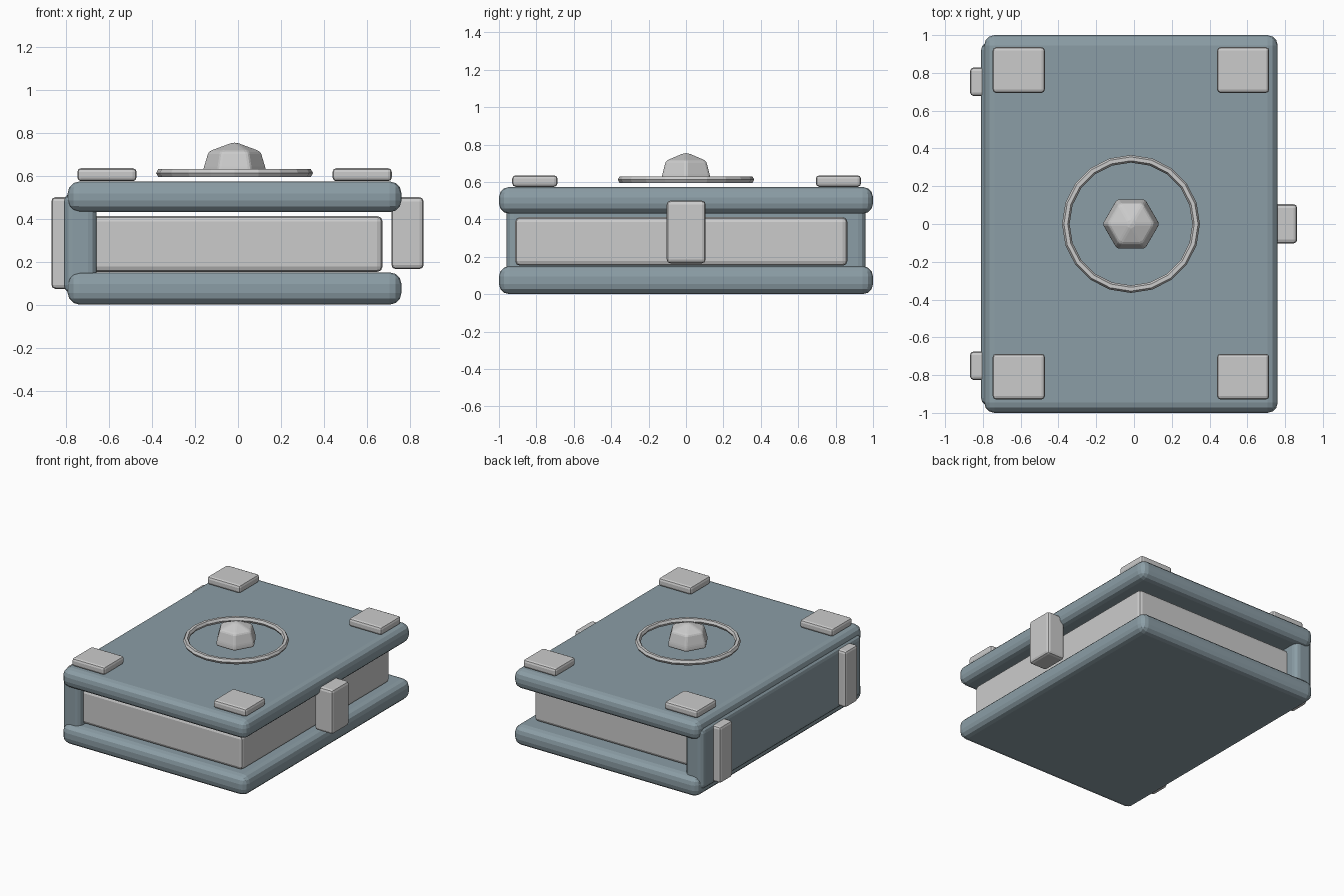
import bpy, bmesh, math

if "Cube" in bpy.data.objects:
    bpy.data.objects.remove(bpy.data.objects["Cube"])

CX = -0.016  # centre line of the covers

leather = bpy.data.materials.new("slate_leather")
leather.diffuse_color = (0.26, 0.34, 0.38, 1)
leather.use_nodes = True
leather.node_tree.nodes["Principled BSDF"].inputs["Base Color"].default_value = leather.diffuse_color


def finish(bm, name, bevel=0.0, segments=2, mat=None):
    """Turn a bmesh into an object, with optional rounded edges."""
    bmesh.ops.recalc_face_normals(bm, faces=bm.faces)
    mesh = bpy.data.meshes.new(name)
    bm.to_mesh(mesh)
    bm.free()
    ob = bpy.data.objects.new(name, mesh)
    bpy.context.collection.objects.link(ob)
    if bevel:
        mod = ob.modifiers.new("bevel", 'BEVEL')
        mod.width, mod.segments, mod.limit_method = bevel, segments, 'NONE'
    if mat:
        mesh.materials.append(mat)
    return ob


def box(name, x, y, z, bevel, segments=2, mat=None):
    """Bevelled box from (min, max) ranges on each axis."""
    bm = bmesh.new()
    bmesh.ops.create_cube(bm, size=1)
    for v in bm.verts:
        v.co = [(a + b) / 2 + c * (b - a) for c, (a, b) in zip(v.co, (x, y, z))]
    return finish(bm, name, bevel, segments, mat)


def lathe(name, profile, sides, closed, bevel=0.0):
    """Faceted solid of revolution around the cover centre; profile is (radius, z)."""
    bm = bmesh.new()
    rings = [[bm.verts.new((CX + r * math.cos(2 * math.pi * i / sides),
                            r * math.sin(2 * math.pi * i / sides), z))
              for i in range(sides)] for r, z in profile]
    pairs = list(zip(rings, rings[1:])) + ([(rings[-1], rings[0])] if closed else [])
    for a, b in pairs:
        for i in range(sides):
            j = (i + 1) % sides
            bm.faces.new((a[i], a[j], b[j], b[i]))
    if not closed:
        bm.faces.new(rings[0])
        bm.faces.new(rings[-1])
        bmesh.ops.remove_doubles(bm, verts=bm.verts, dist=1e-4)
    return finish(bm, name, bevel, 2)


# Covers and spine
for name, z in (("bottom_cover", (0, 0.15)), ("top_cover", (0.43, 0.573))):
    box(name, (-0.793, 0.761), (-1, 1), z, 0.055, 3, leather)
box("spine", (-0.81, -0.658), (-0.96, 0.96), (0.05, 0.52), 0.04, 3, leather)

# Page block
box("pages", (-0.72, 0.673), (-0.913, 0.863), (0.152, 0.412), 0.025)

# Clasp on the fore edge
box("clasp", (0.714, 0.864), (-0.103, 0.105), (0.165, 0.5), 0.02)

# Hinge straps on the spine
for i, y in enumerate((-0.75, 0.753)):
    box(f"hinge_{i}", (-0.868, -0.785), (y - 0.075, y + 0.075), (0.073, 0.5), 0.018)

# Corner plates
for i, sx in enumerate((-1, 1)):
    for j, y in enumerate((-0.808, 0.815)):
        x = CX + sx * 0.594
        box(f"corner_plate_{i}{j}", (x - 0.138, x + 0.138), (y - 0.121, y + 0.121),
            (0.574, 0.635), 0.018)

# Emblem ring: six-sided tube
tube = [(0.345 + 0.02 * math.cos(math.radians(60 * k)),
         0.612 + 0.021 * math.sin(math.radians(60 * k))) for k in range(6)]
lathe("emblem_ring", tube, 20, True)

# Six-sided gem
bm_profile = [(0.151, 0.597), (0.149, 0.63), (0.124, 0.713)]
bm = bmesh.new()
rows = [[bm.verts.new((CX + r * math.cos(math.pi * i / 3), r * math.sin(math.pi * i / 3), z))
         for i in range(6)] for r, z in bm_profile]
apex = bm.verts.new((CX, 0, 0.759))
bm.faces.new(rows[0])
for i in range(6):
    j = (i + 1) % 6
    for a, b in zip(rows, rows[1:]):
        bm.faces.new((a[i], a[j], b[j], b[i]))
    bm.faces.new((rows[-1][i], rows[-1][j], apex))
finish(bm, "gem", 0.012, 2)
